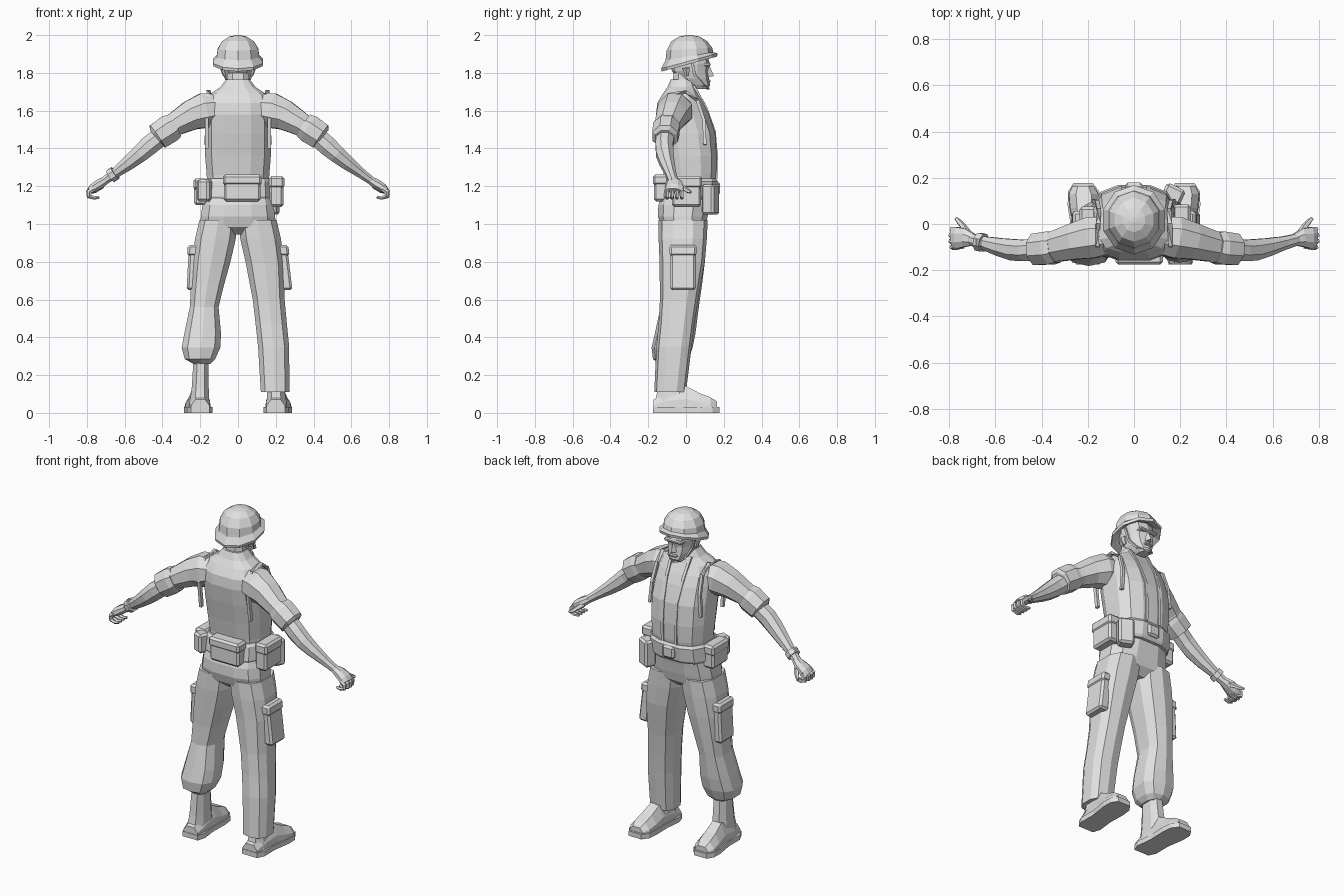
import bpy, bmesh, math
from mathutils import Vector

grey = bpy.data.materials.new("plain_grey")
grey.diffuse_color = (0.75, 0.75, 0.75, 1)


def skin(name, rings):
    """Join equal-length rings of points into a capped, flat-faced shell."""
    bm = bmesh.new()
    rows = [[bm.verts.new(p) for p in r] for r in rings]
    n = len(rows[0])
    for a, b in zip(rows, rows[1:]):
        for i in range(n):
            bm.faces.new((a[i], a[(i + 1) % n], b[(i + 1) % n], b[i]))
    bm.faces.new(rows[0])
    bm.faces.new(rows[-1])
    bmesh.ops.recalc_face_normals(bm, faces=bm.faces)
    me = bpy.data.meshes.new(name)
    bm.to_mesh(me)
    bm.free()
    me.materials.append(grey)
    ob = bpy.data.objects.new(name, me)
    bpy.context.collection.objects.link(ob)
    return ob


def oval(x0, x1, y0, y1, z, n=10, e=0.8, tilt=0.0):
    """Rounded-box outline between limits, optionally rising towards +y."""
    pts = []
    for i in range(n):
        a = 2 * math.pi * (i + 0.5) / n
        c, s = math.cos(a), math.sin(a)
        x = (x0 + x1) / 2 + (x1 - x0) / 2 * math.copysign(abs(c) ** e, c)
        y = (y0 + y1) / 2 + (y1 - y0) / 2 * math.copysign(abs(s) ** e, s)
        pts.append(Vector((x, y, z + tilt * y)))
    return pts


def stack(name, rows, n=10, e=0.8):
    """Vertical loft from rows of (z, x0, x1, y0, y1)."""
    return skin(name, [oval(r[1], r[2], r[3], r[4], r[0], n, e) for r in rows])


def tube(name, path, n=8, side=1):
    """Limb along rows of (x, y, z, half depth, half height)."""
    c = [Vector((side * p[0], p[1], p[2])) for p in path]
    rings = []
    for i, p in enumerate(path):
        t = (c[min(i + 1, len(c) - 1)] - c[max(i - 1, 0)]).normalized()
        ref = Vector((0, 1, 0)) if abs(t.y) < 0.8 else Vector((1, 0, 0))
        u = (ref - t * ref.dot(t)).normalized()
        v = t.cross(u)
        ang = [2 * math.pi * (k + 0.5) / n for k in range(n)]
        rings.append([c[i] + u * p[3] * math.cos(a) + v * p[4] * math.sin(a) for a in ang])
    return skin(name, rings)


def block(name, x, y, z, lean=0.0, turn=0.0, bev=0.012):
    """Bevelled box from limits; lean shifts the bottom sideways."""
    cx, cy = sum(x) / 2, sum(y) / 2
    rings = []
    for k in (0, 1):
        o = lean if k == 0 else 0
        q = []
        for px, py in ((x[0], y[0]), (x[1], y[0]), (x[1], y[1]), (x[0], y[1])):
            dx, dy = px - cx, py - cy
            q.append((cx + o + dx * math.cos(turn) - dy * math.sin(turn),
                      cy + dx * math.sin(turn) + dy * math.cos(turn), z[k]))
        rings.append(q)
    ob = skin(name, rings)
    m = ob.modifiers.new("edge", "BEVEL")
    m.width, m.segments = bev, 1
    return ob


# Helmet: faceted dome, flared brim rising at the front, hollow underside
R = lambda r, z, t, y=0.018, k=1.07: oval(-r, r, y - r * k, y + r * k, z, 10, 1.0, t)
skin("helmet", [R(0.085, 1.89, 0.1), R(0.112, 1.855, 0.25), R(0.137, 1.842, 0.27),
                R(0.14, 1.858, 0.27), R(0.118, 1.885, 0.17), R(0.113, 1.925, 0.06),
                R(0.088, 1.968, 0.0), R(0.05, 1.992, 0.0), R(0.012, 2.0, 0.0)])

# Head, face and neck
stack("head", [(1.715, -.032, .032, .04, .115), (1.735, -.048, .048, .0, .127),
               (1.77, -.066, .066, -.045, .122), (1.81, -.075, .075, -.075, .118),
               (1.85, -.08, .08, -.085, .127), (1.92, -.075, .075, -.07, .1)])
skin("nose", [[(-.02, .112, 1.777), (.02, .112, 1.777), (0, .148, 1.783)],
              [(-.009, .11, 1.835), (.009, .11, 1.835), (0, .126, 1.835)]])
block("brow", (-.06, .06), (.09, .13), (1.835, 1.855), bev=.006)
block("lips", (-.026, .026), (.1, .131), (1.75, 1.764), bev=.005)
stack("neck", [(1.66, -.08, .08, -.1, .05), (1.72, -.066, .066, -.075, .045),
               (1.8, -.06, .06, -.07, .045)], 8)
for s, side in ((1, "right"), (-1, "left")):
    tube("ear_" + side, [(.07, .005, 1.785, .012, .01), (.083, 0, 1.825, .022, .012)], 6, s)
    tube("chin_strap_" + side, [(.088, .03, 1.87, .01, .005), (.074, .045, 1.79, .01, .005),
                                (.052, .09, 1.735, .01, .005), (.0, .118, 1.716, .01, .006)], 4, s)

# Torso, vest opening and armhole edges
stack("torso", [(1.18, -.165, .165, -.105, .15), (1.26, -.17, .17, -.11, .163),
                (1.36, -.178, .178, -.125, .166), (1.48, -.18, .18, -.148, .158),
                (1.58, -.176, .176, -.162, .125), (1.64, -.172, .172, -.155, .095),
                (1.69, -.15, .15, -.125, .065), (1.725, -.095, .095, -.1, .05),
                (1.765, -.064, .064, -.082, .035)], 12, 0.7)
for s, side in ((1, "right"), (-1, "left")):
    tube("vest_front_edge_" + side, [(.06, .04, 1.735, .008, .012), (.055, .105, 1.62, .008, .012),
         (.045, .152, 1.49, .008, .012), (.045, .163, 1.36, .008, .012),
         (.045, .16, 1.24, .008, .012)], 4, s)
    tube("vest_armhole_" + side, [(.166, -.115, 1.40, .015, .012), (.165, -.135, 1.56, .015, .012),
         (.158, -.09, 1.685, .015, .012), (.155, .0, 1.70, .015, .012), (.152, .06, 1.655, .012, .012),
         (.16, .095, 1.55, .012, .012), (.172, .10, 1.42, .012, .012)], 4, s)

# Arms: sleeve, rolled cuff, bare forearm, palm, fingers and thumb
for s, side in ((1, "right"), (-1, "left")):
    d = 0 if s > 0 else -.012
    tube("sleeve_" + side, [(.11, -.05, 1.61, .085, .085), (.18, -.058, 1.60, .098, .1),
         (.25, -.075, 1.575, .085, .085), (.33, -.095, 1.53, .073, .068),
         (.41 + d, -.108, 1.48, .06, .058)], 8, s)
    tube("rolled_cuff_" + side, [(.35 + d, -.1, 1.52, .072, .072),
         (.375 + d, -.104, 1.505, .077, .081), (.438 + d, -.11, 1.463, .073, .077),
         (.445 + d, -.11, 1.457, .055, .055)], 8, s)
    tube("forearm_" + side, [(.4 + d, -.108, 1.48, .053, .053), (.47, -.115, 1.416, .05, .056),
         (.52, -.112, 1.372, .05, .05), (.58, -.1, 1.323, .042, .041),
         (.65, -.082, 1.27, .031, .029), (.71, -.066, 1.226, .027, .023)], 8, s)
    tube("palm_" + side, [(.695, -.068, 1.235, .027, .022), (.73, -.06, 1.214, .043, .028),
         (.765, -.06, 1.192, .05, .026), (.785, -.063, 1.175, .047, .018)], 8, s)
    for i in range(4):
        y = -.1 + i * .026
        o = .006 * (i in (1, 2))
        tube(f"finger_{side}_{i + 1}", [(.765, y, 1.187, .012, .015), (.787 + o, y, 1.17, .012, .014),
             (.786 + o, y, 1.147, .011, .012), (.76, y, 1.138, .011, .01),
             (.735, y + .003, 1.142, .008, .008)], 5, s)
    tube("thumb_" + side, [(.72, -.04, 1.205, .016, .018), (.738, -.012, 1.19, .014, .014),
         (.757, .01, 1.175, .012, .012), (.772, .026, 1.168, .007, .007)], 5, s)
tube("wrist_watch", [(.65, -.082, 1.27, .042, .04), (.675, -.076, 1.252, .042, .04)], 8, -1)
block("watch_face", (-.69, -.655), (-.1, -.06), (1.275, 1.295), bev=.006)

# Belt with pouches and buckle
stack("belt", [(1.13, -.178, .178, -.135, .152), (1.145, -.187, .187, -.14, .162),
               (1.225, -.182, .182, -.13, .172), (1.24, -.17, .17, -.12, .163)], 12, 0.7)
block("buckle", (-.04, .04), (.15, .179), (1.15, 1.225))
block("back_pouch", (-.075, .12), (-.17, -.09), (1.12, 1.26))
block("back_pouch_flap", (-.08, .125), (-.176, -.09), (1.205, 1.262))
block("hip_pouch_right", (.165, .24), (-.075, .08), (1.09, 1.25))
block("hip_pouch_flap_right", (.165, .246), (-.08, .085), (1.19, 1.253))
block("front_pouch_right", (.125, .215), (.095, .165), (1.05, 1.21), turn=-.45)
block("hip_pouch_left", (-.232, -.16), (-.08, .07), (1.1, 1.235))
block("hip_pouch_flap_left", (-.236, -.16), (-.085, .075), (1.18, 1.24))
block("small_pouch_left", (-.21, -.14), (-.135, -.065), (1.12, 1.235), turn=-.4)

# Trousers: seat, straight right leg, left leg tucked into the boot
stack("trouser_seat", [(.945, -.11, .11, -.085, .06), (.985, -.205, .205, -.135, .105),
                       (1.04, -.202, .202, -.152, .118), (1.1, -.193, .193, -.15, .128),
                       (1.16, -.178, .178, -.13, .14)], 12, 0.75)
stack("trouser_leg_right", [(.11, .118, .275, -.168, .0), (.35, .103, .274, -.157, .03),
                            (.47, .09, .262, -.145, .045), (.6, .075, .25, -.138, .065),
                            (.8, .036, .247, -.14, .1), (.92, .008, .232, -.145, .11),
                            (1.02, .0, .208, -.145, .115)], 10, 0.75)
stack("trouser_leg_left", [(.26, -.238, -.145, -.14, -.02), (.285, -.285, -.118, -.175, .012),
                           (.345, -.302, -.09, -.182, .035), (.42, -.288, -.086, -.165, .05),
                           (.56, -.258, -.1, -.135, .068), (.68, -.252, -.07, -.135, .085),
                           (.8, -.246, -.036, -.14, .1), (.92, -.232, -.008, -.145, .11),
                           (1.02, -.208, 0, -.145, .115)], 10, 0.75)

# Cargo pockets on the thighs
for s, side, lean in ((1, "right", .028), (-1, "left", -.012)):
    xs = sorted((s * .195, s * .26))
    block("cargo_pocket_" + side, xs, (-.083, .052), (.65, .885), lean)
    xs = sorted((s * .195, s * .266))
    block("cargo_flap_" + side, xs, (-.088, .056), (.83, .89), lean * .25)

# Boots: ankle shaft, foot lofted heel to toe, and sole
for s, side in ((1, "right"), (-1, "left")):
    stack("boot_shaft_" + side, [(.03, s * .205 - .058, s * .205 + .058, -.172, .02),
          (.13, s * .2 - .048, s * .2 + .048, -.155, .005),
          (.3, s * .195 - .042, s * .195 + .042, -.14, -.015)], 8)
    foot = [(-.172, .2, .05, .07), (-.1, .203, .058, .12), (.0, .208, .058, .142),
            (.07, .214, .065, .105), (.13, .218, .066, .082), (.165, .22, .046, .06)]
    skin("boot_foot_" + side, [[(s * (x + u * w), y, z) for u, z in
         ((-1, .02), (1, .02), (.95, .45 * h + .01), (.5, h), (-.5, h), (-.95, .45 * h + .01))]
         for y, x, w, h in foot])
    sole = [(-.175, .2, .05), (-.13, .203, .068), (-.03, .208, .062),
            (.08, .215, .072), (.14, .218, .068), (.177, .22, .042)]
    skin("boot_sole_" + side, [[(s * (x + u * w), y, z) for u, z in
         ((-1, 0), (1, 0), (1, .03), (-1, .03))] for y, x, w in sole])
